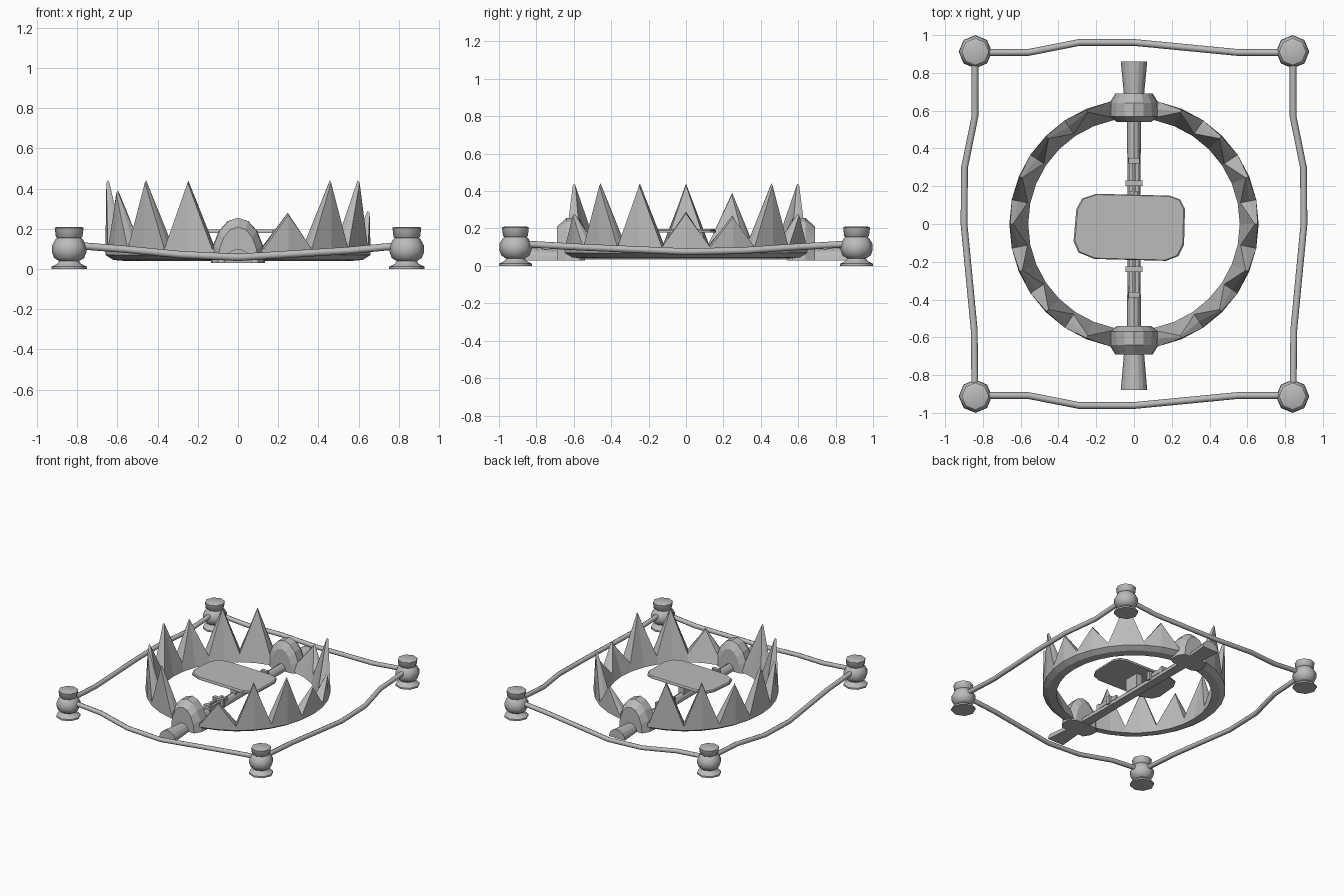
import bpy, bmesh, math
from mathutils import Vector

if "Cube" in bpy.data.objects:
    bpy.data.objects.remove(bpy.data.objects["Cube"])

steel = bpy.data.materials.new("grey_steel")
steel.diffuse_color = (0.5, 0.5, 0.5, 1)
steel.use_nodes = True
steel.node_tree.nodes["Principled BSDF"].inputs["Base Color"].default_value = steel.diffuse_color


def make(name, verts, faces, smooth=None):
    me = bpy.data.meshes.new(name)
    me.from_pydata([tuple(v) for v in verts], [], faces)
    bm = bmesh.new()
    bm.from_mesh(me)
    bmesh.ops.recalc_face_normals(bm, faces=bm.faces)
    bm.to_mesh(me)
    bm.free()
    me.materials.append(steel)
    ob = bpy.data.objects.new(name, me)
    bpy.context.collection.objects.link(ob)
    if smooth:
        bpy.ops.object.select_all(action='DESELECT')
        ob.select_set(True)
        bpy.context.view_layer.objects.active = ob
        bpy.ops.object.shade_smooth_by_angle(angle=math.radians(smooth))
    return ob


def loft(name, rings, closed=False, smooth=None):
    """Skin a list of equal-length point loops."""
    n, m = len(rings[0]), len(rings)
    verts = [p for r in rings for p in r]
    faces = []
    for i in range(m if closed else m - 1):
        a, b = i * n, (i + 1) % m * n
        faces += [(a + j, a + (j + 1) % n, b + (j + 1) % n, b + j) for j in range(n)]
    if not closed:
        faces += [tuple(range(n)), tuple(range((m - 1) * n, m * n))]
    return make(name, verts, faces, smooth)


def box(name, x0, x1, y0, y1, z0, z1):
    return loft(name, [[(x0, y0, z), (x1, y0, z), (x1, y1, z), (x0, y1, z)] for z in (z0, z1)])


def arch(y, w, h, z0, n=8):
    """Half-round section in the xz plane."""
    return [(w * math.cos(math.pi * i / n), y, z0 + h * math.sin(math.pi * i / n)) for i in range(n + 1)]


# toothed jaw ring: valleys and tips alternate around the circle
heights = {0: .29, 1: .27, 2: .44, 3: .28, 5: .44, 6: .44, 7: .39, 8: .44,
           9: .38, 10: .44, 11: .44, 13: .28, 14: .44, 15: .44}
rings = []
for i in range(32):
    a = i * math.pi / 16
    tip = heights.get(i // 2) if i % 2 == 0 else None
    if tip:
        top = [(.655, tip - .01), (.645, tip), (.64, tip - .01)]
    else:
        top = [(.66, .10), (.62, .105), (.575, .10)]
    prof = [(.56, .04), (.62, .045), (.66, .07)] + top
    rings.append([(r * math.cos(a), r * math.sin(a), z) for r, z in prof])
loft("toothed_jaw_ring", rings, closed=True)

# domed hinges and flared handles at both ends
for side, s in (("front", -1), ("back", 1)):
    loft(side + "_hinge", [arch(s * y, w, h, .03) for y, w, h in
         ((.54, .09, .17), (.57, .135, .225), (.64, .13, .225), (.69, .10, .18))])
    end = .88 if s < 0 else .86
    loft(side + "_handle", [arch(s * .67, .052, .055, .03), arch(s * end, .07, .07, .03)])
    # slim rails and clip on the spine
    for x in (-.018, .018):
        box(side + "_rail", x - .009, x + .009, *sorted((s * .17, s * .39 if s < 0 else s * .35)), .07, .10)
    c = s * (.24 if s < 0 else .215)
    box(side + "_clip", -.045, .045, c - .014, c + .014, .05, .115)
    e = s * (.375 if s < 0 else .335)
    box(side + "_rail_stop", -.028, .028, e - .014, e + .014, .05, .11)

# spine bar
loft("spine_bar", [arch(y, w, .05, .035, 6) for y, w in ((-.56, .038), (-.15, .033), (.15, .033), (.56, .038))])

# trigger plate on its support
outline = [(-.32, -.09), (-.295, -.15), (-.21, -.185), (.17, -.195), (.235, -.17), (.265, -.11),
           (.27, .08), (.245, .13), (.19, .15), (-.2, .16), (-.275, .135), (-.305, .08)]
loft("trigger_plate", [[(-.025 + (x + .025) * k, -.015 + (y + .015) * k, z) for x, y in outline]
     for k, z in ((1, .178), (1, .19), (.975, .197))])
box("plate_support", -.025, .025, -.06, .06, .07, .18)

# corner posts
post = [(.05, 0), (.088, 0), (.088, .012), (.06, .025), (.05, .04), (.075, .055), (.086, .085),
        (.086, .115), (.07, .145), (.06, .155), (.066, .16), (.072, .205), (.06, .21)]
for px in (-.84, .84):
    for py in (-.912, .912):
        loft("corner_post", [[(px + r * math.cos(math.pi * (2 * j + 1) / 8 + math.pi / 8),
                               py + r * math.sin(math.pi * (2 * j + 1) / 8 + math.pi / 8), z)
                              for j in range(8)] for r, z in post], smooth=50)


# sagging ropes between posts
def rope(name, pts, rad=.018, n=8):
    pts = [Vector(p) for p in pts]
    rings = []
    for i, p in enumerate(pts):
        d = (pts[min(i + 1, len(pts) - 1)] - pts[max(i - 1, 0)]).normalized()
        u = d.cross(Vector((0, 0, 1))).normalized()
        v = u.cross(d)
        rings.append([p + rad * (u * math.cos(2 * math.pi * j / n) + v * math.sin(2 * math.pi * j / n))
                      for j in range(n)])
    loft(name, rings, smooth=50)


sag = [(-.84, 0, .12), (-.56, 0, .098), (-.29, .053, .072), (0, .053, .058), (.55, .0, .092), (.84, 0, .12)]
for name, s in (("front_rope", -1), ("back_rope", 1)):
    rope(name, [(x, s * (.908 + o), z) for x, o, z in sag])
sag = [(-.91, 0, .12), (-.56, .004, .10), (0, .058, .076), (.3, .055, .082), (.57, 0, .10), (.91, 0, .12)]
for name, s in (("left_rope", -1), ("right_rope", 1)):
    rope(name, [(s * (.842 + o), y, z) for y, o, z in sag])
